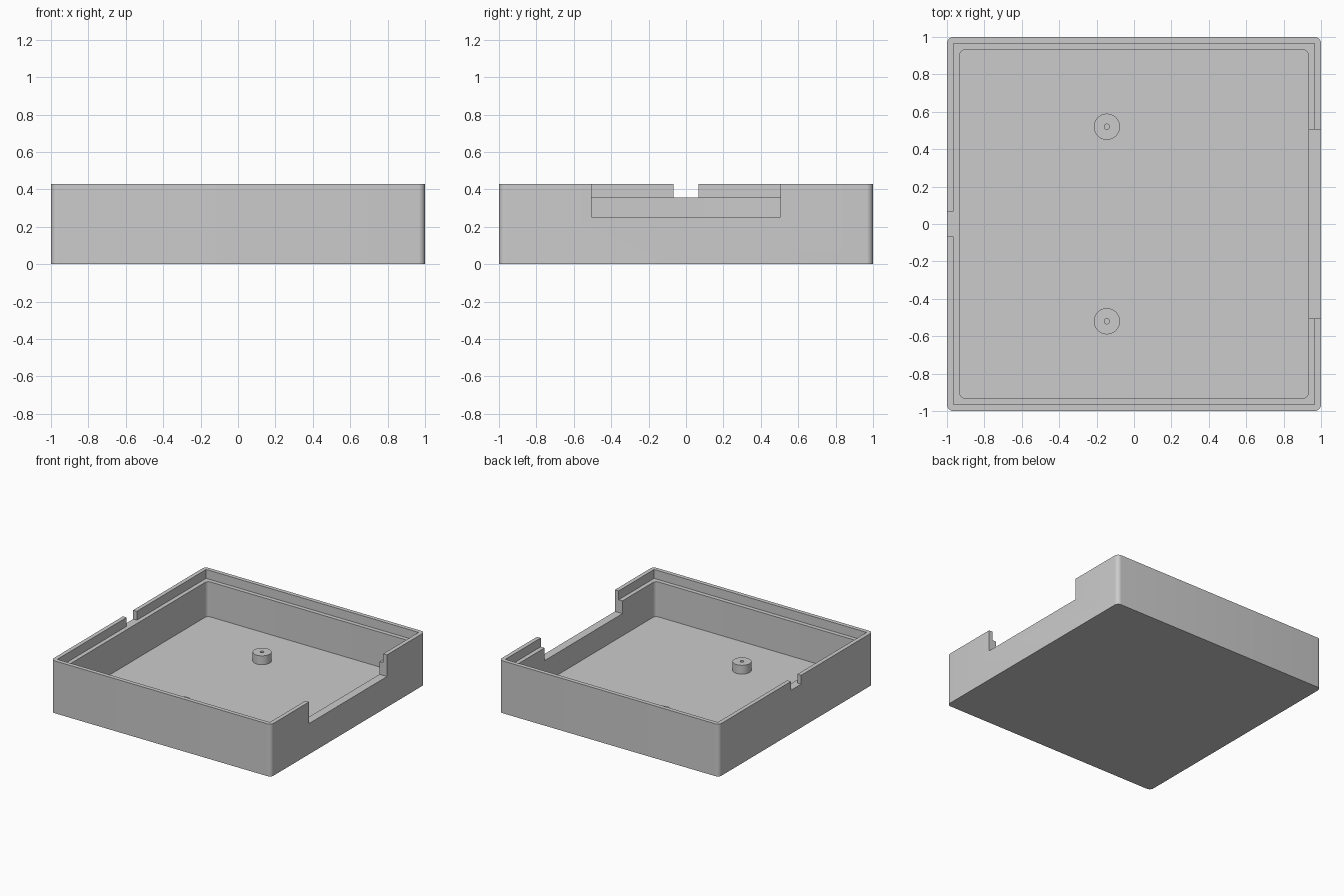
import bpy
import bmesh
from math import radians

cube = bpy.data.objects.get("Cube")
if cube:
    bpy.data.objects.remove(cube, do_unlink=True)

HEIGHT, LEDGE, FLOOR = 0.43, 0.357, 0.07
RIM, INNER = 0.966, 0.932          # half widths of the rim recess and cavity

grey = bpy.data.materials.new("light_grey")
grey.use_nodes = True
colour = (0.6, 0.6, 0.6, 1)
grey.diffuse_color = colour
grey.node_tree.nodes["Principled BSDF"].inputs["Base Color"].default_value = colour


def add_object(name, bm):
    mesh = bpy.data.meshes.new(name)
    bmesh.ops.recalc_face_normals(bm, faces=bm.faces[:])
    bm.to_mesh(mesh)
    bm.free()
    mesh.materials.append(grey)
    ob = bpy.data.objects.new(name, mesh)
    bpy.context.collection.objects.link(ob)
    return ob


def box(name, low, high, radius=0):
    """Box between two corners, with optionally rounded upright edges."""
    bm = bmesh.new()
    bmesh.ops.create_cube(bm, size=1)
    for v in bm.verts:
        v.co = [high[i] if v.co[i] > 0 else low[i] for i in range(3)]
    if radius:
        upright = [e for e in bm.edges
                   if abs(e.verts[0].co.z - e.verts[1].co.z) > 0.01]
        bmesh.ops.bevel(bm, geom=upright, offset=radius, segments=8,
                        profile=0.5, affect='EDGES')
    return add_object(name, bm)


def cylinder(name, radius, x, y, low, high):
    bm = bmesh.new()
    bmesh.ops.create_cone(bm, cap_ends=True, segments=40, radius1=radius,
                          radius2=radius, depth=high - low)
    bmesh.ops.translate(bm, verts=bm.verts[:], vec=(x, y, (low + high) / 2))
    return add_object(name, bm)


def cut(target, cutter):
    bpy.context.view_layer.objects.active = target
    mod = target.modifiers.new("cut", 'BOOLEAN')
    mod.operation, mod.solver, mod.object = 'DIFFERENCE', 'EXACT', cutter
    bpy.ops.object.modifier_apply(modifier=mod.name)
    bpy.data.objects.remove(cutter, do_unlink=True)


def smooth(ob):
    bpy.ops.object.select_all(action='DESELECT')
    ob.select_set(True)
    bpy.context.view_layer.objects.active = ob
    bpy.ops.object.shade_smooth_by_angle(angle=radians(30))


# Open tray with rounded upright corners
tray = box("tray", (-1, -1, 0), (1, 1, HEIGHT), 0.035)

# Cavity, then the stepped recess around the rim
cut(tray, box("cavity_cutter", (-INNER, -INNER, FLOOR), (INNER, INNER, 1), 0.03))
cut(tray, box("rim_cutter", (-RIM, -RIM, LEDGE), (RIM, RIM, 1)))

# Wide opening in the left wall and small notch in the right rim
cut(tray, box("opening_cutter", (0.8, -0.506, 0.252), (1.2, 0.506, 1)))
cut(tray, box("notch_cutter", (-1.2, -0.066, LEDGE), (-0.95, 0.066, 1)))
smooth(tray)

# Two screw posts with pilot holes
for side, y in (("back", 0.52), ("front", -0.52)):
    post = cylinder(side + "_screw_post", 0.07, -0.145, y, FLOOR - 0.005, 0.143)
    cut(post, cylinder("hole_cutter", 0.014, -0.145, y, FLOOR, 1))
    smooth(post)
